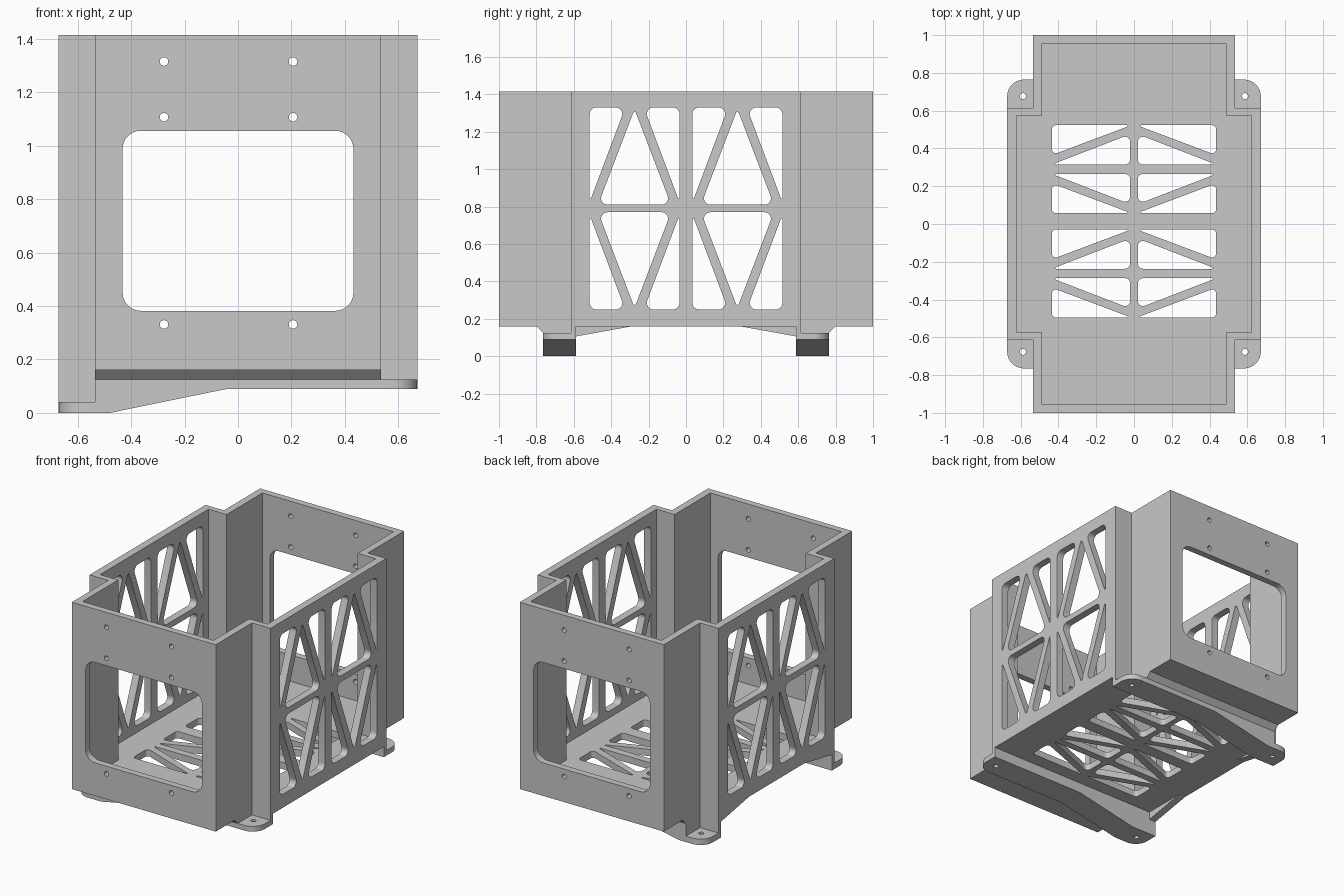
import bpy
import bmesh
import math
from mathutils import Vector

cube = bpy.data.objects.get("Cube")
if cube:
    bpy.data.objects.remove(cube, do_unlink=True)

grey = bpy.data.materials.new("plain grey")
grey.use_nodes = True
GREY = (0.58, 0.58, 0.58, 1)
grey.diffuse_color = GREY
grey.node_tree.nodes["Principled BSDF"].inputs["Base Color"].default_value = GREY

# Key dimensions
BODY_X, BODY_Y = 0.672, 0.615      # wide middle of the cross plan
END_X, END_Y = 0.535, 1.0          # narrow ends of the cross plan
IN_BODY_X, IN_BODY_Y = 0.622, 0.575
IN_END_X, IN_END_Y = 0.487, 0.955
BASE, TOP = 0.16, 1.415
BAR_IN, BAR_OUT = 0.588, 0.765
AXES = {"x": lambda u, v, w: (w, u, v),
        "y": lambda u, v, w: (u, w, v),
        "z": lambda u, v, w: (u, v, w)}


def rounded(points, radii):
    """Polygon with each corner replaced by an arc of its own radius."""
    out = []
    for i, r in enumerate(radii):
        p = Vector(points[i])
        a = (Vector(points[i - 1]) - p).normalized()
        b = (Vector(points[(i + 1) % len(points)]) - p).normalized()
        if r == 0:
            out.append(p)
            continue
        half = a.angle(b) / 2
        centre = p + (a + b).normalized() * (r / math.sin(half))
        reach = r / math.tan(half)
        start = (p + a * reach - centre).normalized()
        end = (p + b * reach - centre).normalized()
        for k in range(8):
            out.append(centre + start.slerp(end, k / 7) * r)
    return out


def circle(u, v, r=0.016, n=20):
    return [(u + r * math.cos(math.tau * k / n), v + r * math.sin(math.tau * k / n))
            for k in range(n)]


def rect(u0, v0, u1, v1):
    return [(u0, v0), (u1, v0), (u1, v1), (u0, v1)]


def reflect(loop, su=1, sv=1, cu=0, cv=0):
    """Mirror a loop about the lines u = cu and v = cv."""
    return [(cu + su * (p[0] - cu), cv + sv * (p[1] - cv)) for p in loop]


def prism(name, axis, lo, hi, outline, holes=()):
    """Outline with holes, extruded along an axis."""
    bm = bmesh.new()
    layers = []
    for w in (lo, hi):
        rings, edges = [], []
        for loop in (outline, *holes):
            ring = [bm.verts.new((p[0], p[1], w)) for p in loop]
            edges += [bm.edges.new((ring[i - 1], ring[i])) for i in range(len(ring))]
            rings.append(ring)
        bmesh.ops.triangle_fill(bm, use_beauty=True, edges=edges, normal=(0, 0, 1))
        layers.append(rings)
    for low, high in zip(*layers):
        for i in range(len(low)):
            bm.faces.new((low[i - 1], low[i], high[i], high[i - 1]))
    for v in bm.verts:
        v.co = AXES[axis](*v.co)
    bmesh.ops.recalc_face_normals(bm, faces=bm.faces)
    mesh = bpy.data.meshes.new(name)
    bm.to_mesh(mesh)
    bm.free()
    mesh.materials.append(grey)
    obj = bpy.data.objects.new(name, mesh)
    bpy.context.collection.objects.link(obj)
    bpy.ops.object.select_all(action="DESELECT")
    obj.select_set(True)
    bpy.context.view_layer.objects.active = obj
    bpy.ops.object.shade_smooth_by_angle(angle=math.radians(30))


# Side walls with a triangular lattice
outer_cut = rounded([(-0.515, 1.33), (-0.325, 1.33), (-0.515, 0.825)], [0.035, 0.035, 0.004])
middle_cut = rounded([(-0.275, 1.32), (-0.47, 0.81), (-0.08, 0.81)], [0.008, 0.035, 0.035])
cell = [outer_cut, middle_cut, reflect(outer_cut, su=-1, cu=-0.275)]
side_holes = [reflect(c, su, sv, cv=0.79) for c in cell for su in (1, -1) for sv in (1, -1)]
for label, s in (("left", 1), ("right", -1)):
    prism(label + "_side_wall", "x", s * IN_BODY_X, s * BODY_X,
          rect(-IN_BODY_Y, BASE, IN_BODY_Y, TOP), side_holes)

# End walls with a window and screw holes
window = rounded(rect(-0.432, 0.382, 0.432, 1.056), [0.068] * 4)
screws = [circle(u, v) for u in (-0.277, 0.206) for v in (0.331, 1.107, 1.315)]
for label, s in (("front", -1), ("back", 1)):
    prism(label + "_end_wall", "y", s * IN_END_Y, s * END_Y,
          rect(-IN_END_X, BASE, IN_END_X, TOP), [window] + screws)

# Stepped corners joining the walls
step = [(IN_END_X, IN_BODY_Y), (BODY_X, IN_BODY_Y), (BODY_X, BODY_Y),
        (END_X, BODY_Y), (END_X, END_Y), (IN_END_X, END_Y)]
for sx in (1, -1):
    for sy in (1, -1):
        prism("stepped_corner", "z", BASE, TOP, reflect(step, sx, sy))

# Floor with a lattice of slanted slots
quarter = [(IN_END_X, IN_END_Y), (IN_END_X, IN_BODY_Y),
           (IN_BODY_X, IN_BODY_Y), (IN_BODY_X, 0)]
half = quarter[:3] + reflect(quarter[2::-1], sv=-1)
floor_outline = half + reflect(half[::-1], su=-1)
slot_a = rounded([(-0.435, 0.523), (-0.435, 0.365), (-0.015, 0.523)], [0.022, 0.022, 0.004])
slot_b = rounded([(-0.02, 0.315), (-0.02, 0.475), (-0.435, 0.315)], [0.028, 0.028, 0.004])
row = [reflect(c, sv=sv, cv=0.29) for c in (slot_a, slot_b) for sv in (1, -1)]
rows = row + [[(u, v - 0.552) for u, v in c] for c in row]
prism("floor", "z", BASE, BASE + 0.045, floor_outline,
      [reflect(c, su) for c in rows for su in (1, -1)])

# Foot bars under the floor, deeper on one side, with screw-down feet
bar = [(-END_X, BASE), (-END_X, 0), (-0.48, 0), (-0.04, 0.09), (END_X, 0.09), (END_X, BASE)]
foot = rounded([(END_X, BAR_IN), (BODY_X, BAR_IN), (BODY_X, BAR_OUT), (END_X, BAR_OUT)],
               [0, 0, 0.09, 0])
foot_hole = circle(0.588, 0.677)
stub = rect(END_X, BAR_IN, BODY_X, BODY_Y)
for label, s in (("front", -1), ("back", 1)):
    prism(label + "_foot_bar", "y", s * BAR_IN, s * BAR_OUT, bar)
    prism(label + "_bar_chamfer", "x", -END_X, END_X,
          reflect([(BAR_OUT, 0.125), (0.8, BASE), (BAR_OUT, BASE)], su=s))
    for sx, low, high in ((1, 0.09, 0.125), (-1, 0, 0.04)):
        prism(label + "_foot", "z", low, high, reflect(foot, sx, s),
              [reflect(foot_hole, sx, s)])
        prism(label + "_wall_stub", "z", high, BASE, reflect(stub, sx, s))
    # Gusset below the wall on the deep side
    prism(label + "_gusset", "x", -BODY_X, -IN_BODY_X,
          reflect([(0.29, BASE), (BAR_IN, BASE), (BAR_IN, 0.106)], su=s))
